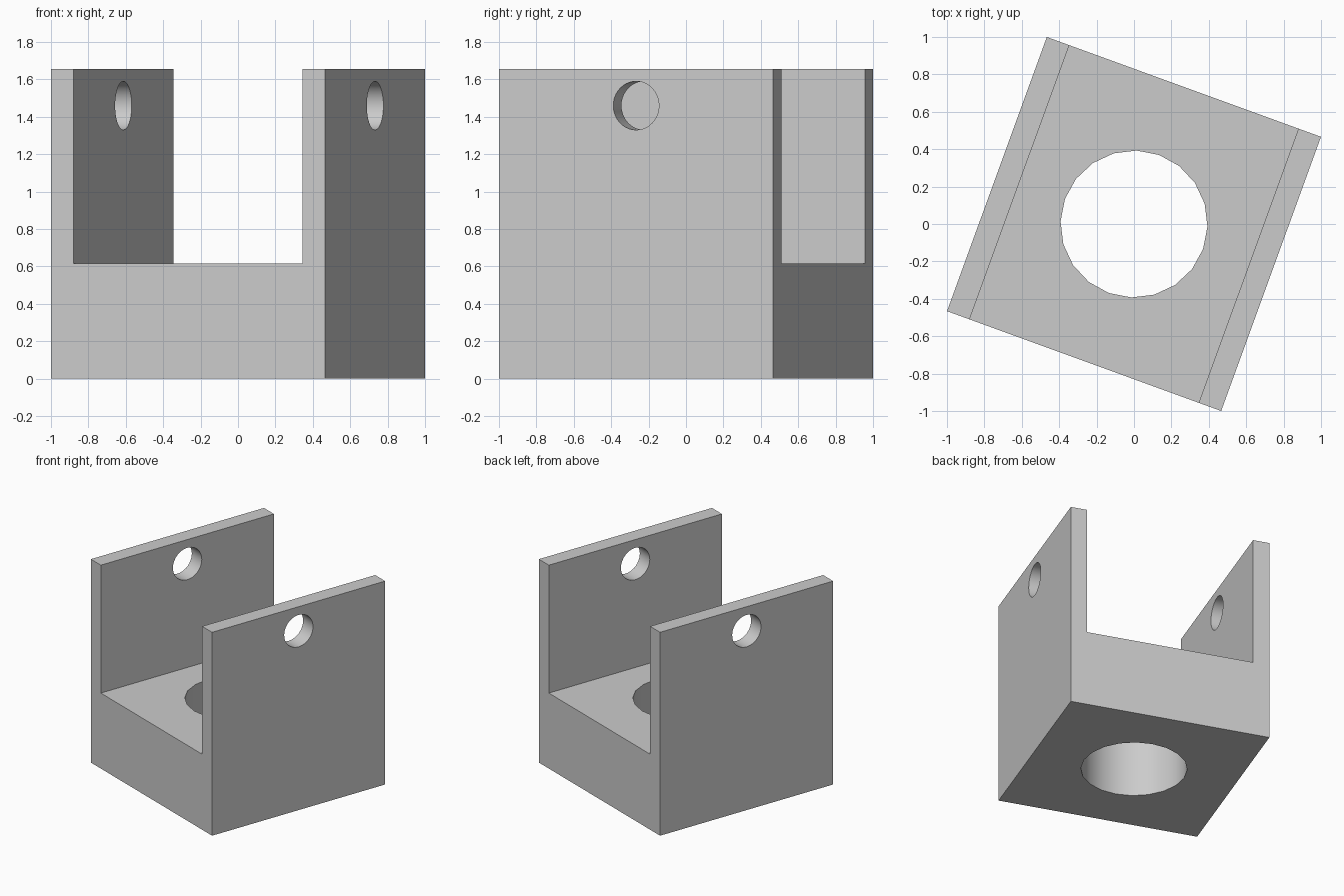
import bpy
import math

cube = bpy.data.objects.get("Cube")
if cube:
    bpy.data.objects.remove(cube, do_unlink=True)

TURN = math.radians(-20)   # the bracket stands turned about z
HALF = 0.78                # half the side of the square base
WALL = 0.128               # thickness of the two side walls
FLOOR = 0.615              # top of the base block
HEIGHT = 1.657
PIN_Z = 1.46               # height of the pin holes

grey = bpy.data.materials.new("light grey")
grey.use_nodes = True
colour = (0.6, 0.6, 0.6, 1)
grey.diffuse_color = colour
grey.node_tree.nodes["Principled BSDF"].inputs["Base Color"].default_value = colour

# U-shaped profile pushed from front to back
inner = HALF - WALL
profile = [(-HALF, 0), (HALF, 0), (HALF, HEIGHT), (inner, HEIGHT),
           (inner, FLOOR), (-inner, FLOOR), (-inner, HEIGHT), (-HALF, HEIGHT)]
n = len(profile)
verts = [(x, y, z) for y in (-HALF, HALF) for x, z in profile]
faces = [tuple(range(n)), tuple(reversed(range(n, 2 * n)))]
faces += [(i, i + n, (i + 1) % n + n, (i + 1) % n) for i in range(n)]
mesh = bpy.data.meshes.new("u_bracket")
mesh.from_pydata(verts, [], faces)
mesh.materials.append(grey)
bracket = bpy.data.objects.new("u_bracket", mesh)
bpy.context.collection.objects.link(bracket)


def drill(name, radius, depth, sides, location, rotation=(0, 0, 0)):
    """Cut a round hole through the bracket."""
    bpy.ops.mesh.primitive_cylinder_add(vertices=sides, radius=radius, depth=depth,
                                        location=location, rotation=rotation)
    cutter = bpy.context.object
    cutter.name = name
    cutter.hide_render = True
    cutter.data.materials.append(grey)
    mod = bracket.modifiers.new(name, 'BOOLEAN')
    mod.operation = 'DIFFERENCE'
    mod.solver = 'EXACT'
    mod.object = cutter
    bpy.context.view_layer.objects.active = bracket
    bpy.ops.object.modifier_apply(modifier=name)
    bpy.data.objects.remove(cutter, do_unlink=True)


# Large hole through the base, then one pin hole through both walls
drill("base_hole", 0.393, 2, 20, (0, 0, 0))
drill("pin_hole", 0.13, 3, 40, (0, 0, PIN_Z), (0, math.pi / 2, 0))

# Turn the part and smooth the hole walls only
bracket.rotation_euler.z = TURN
bpy.ops.object.select_all(action='DESELECT')
bracket.select_set(True)
bpy.context.view_layer.objects.active = bracket
bpy.ops.object.shade_smooth_by_angle(angle=math.radians(30))
